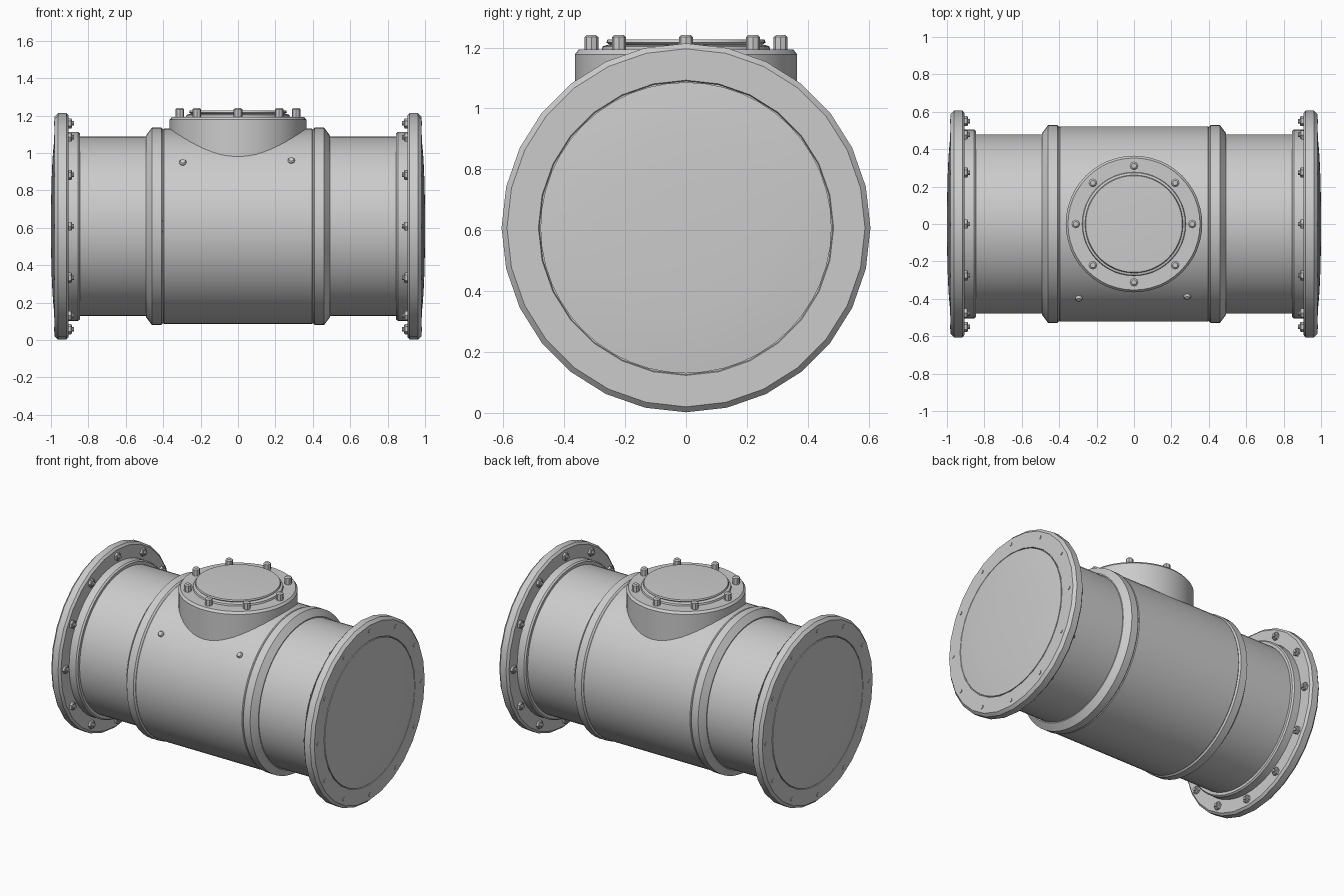
import bpy, bmesh, math
from mathutils import Matrix, Vector

if "Cube" in bpy.data.objects:
    bpy.data.objects.remove(bpy.data.objects["Cube"])

CZ = 0.608  # height of the pipe axis


def lathe(name, profile, n, matrix):
    """Spin (radius, height) points about local z, then place with matrix."""
    bm = bmesh.new()
    rings = []
    for r, h in profile:
        if r == 0:
            rings.append([bm.verts.new((0, 0, h))] * n)
        else:
            rings.append([bm.verts.new((r * math.cos(2 * math.pi * i / n),
                                        r * math.sin(2 * math.pi * i / n), h)) for i in range(n)])
    for a, b in zip(rings, rings[1:]):
        for i in range(n):
            j = (i + 1) % n
            quad = list(dict.fromkeys([a[i], a[j], b[j], b[i]]))
            if len(quad) > 2:
                bm.faces.new(quad)
    bm.transform(matrix)
    bmesh.ops.recalc_face_normals(bm, faces=bm.faces)
    me = bpy.data.meshes.new(name)
    bm.to_mesh(me)
    bm.free()
    ob = bpy.data.objects.new(name, me)
    bpy.context.collection.objects.link(ob)
    bpy.ops.object.select_all(action='DESELECT')
    ob.select_set(True)
    bpy.context.view_layer.objects.active = ob
    bpy.ops.object.shade_smooth_by_angle(angle=math.radians(25))
    return ob


def axis(direction, at):
    return Matrix.Translation(at) @ Vector(direction).to_track_quat('Z', 'Y').to_matrix().to_4x4()


def along_x(side):
    return Matrix.Translation((0, 0, CZ)) @ Matrix.Rotation(side * math.pi / 2, 4, 'Y')


# central barrel with grooved shoulder at each end
lathe("barrel", [(0, -0.405), (0.515, -0.405), (0.522, -0.395), (0.522, 0.395),
                 (0.515, 0.405), (0.0, 0.405)], 64, along_x(1))

for side, word in ((1, "right"), (-1, "left")):
    m = along_x(side)
    # shoulder ring, chamfered down to the pipe
    lathe(word + "_shoulder_ring", [(0.47, 0.4), (0.518, 0.4), (0.528, 0.41), (0.528, 0.46),
                                    (0.485, 0.492), (0.47, 0.492)], 64, m)
    # pipe and raised collar behind the flange
    lathe(word + "_pipe", [(0.479, 0.38), (0.479, 0.845), (0.497, 0.845), (0.505, 0.855),
                           (0.505, 0.92)], 64, m)
    # flange
    lathe(word + "_flange", [(0.46, 0.905), (0.592, 0.905), (0.606, 0.918), (0.606, 0.962),
                             (0.588, 0.98), (0.485, 0.98), (0.482, 0.972), (0.46, 0.972)], 28, m)
    # slightly domed blanking plate
    lathe(word + "_end_plate", [(0.478, 0.96), (0.478, 0.981), (0.40, 0.989), (0.30, 0.995),
                                (0.15, 0.999), (0, 1.0)], 48, m)
    # flange studs with hex nuts
    for i in range(12):
        a = i * math.pi / 6
        b = m @ Matrix.Rotation(a, 4, 'Z') @ Matrix.Translation((0.55, 0, 0))
        lathe(f"{word}_stud_{i}", [(0, 0.877), (0.012, 0.877), (0.012, 0.984), (0, 0.984)], 10, b)
        lathe(f"{word}_nut_{i}", [(0, 0.888), (0.021, 0.888), (0.027, 0.892),
                                  (0.027, 0.907), (0, 0.907)], 6, b)

# inspection hatch neck rising from the barrel
lathe("hatch_neck", [(0.365, 0.9), (0.365, 1.178), (0.353, 1.193), (0, 1.193)], 48, Matrix())
# hatch lid with a rim
lathe("hatch_lid", [(0.278, 1.19), (0.274, 1.204), (0.262, 1.208), (0.25, 1.208),
                    (0.262, 1.217), (0.258, 1.226), (0.244, 1.227), (0.0, 1.227)], 48, Matrix())
# hatch bolts
for i in range(8):
    b = Matrix.Rotation(i * math.pi / 4, 4, 'Z') @ Matrix.Translation((0.311, 0, 0))
    lathe(f"hatch_bolt_{i}", [(0, 1.18), (0.023, 1.18), (0.023, 1.234), (0.014, 1.242),
                              (0, 1.242)], 8, b)

# two small round studs on the front of the barrel
for x, tilt, word in ((-0.295, 0.861, "left"), (0.285, 0.835, "right")):
    d = Vector((0, -math.sin(tilt), math.cos(tilt)))
    lathe(word + "_front_stud", [(0.019, -0.02), (0.019, 0.006), (0.014, 0.014), (0, 0.018)], 12,
          axis(d, Vector((x, 0, CZ)) + d * 0.522))
